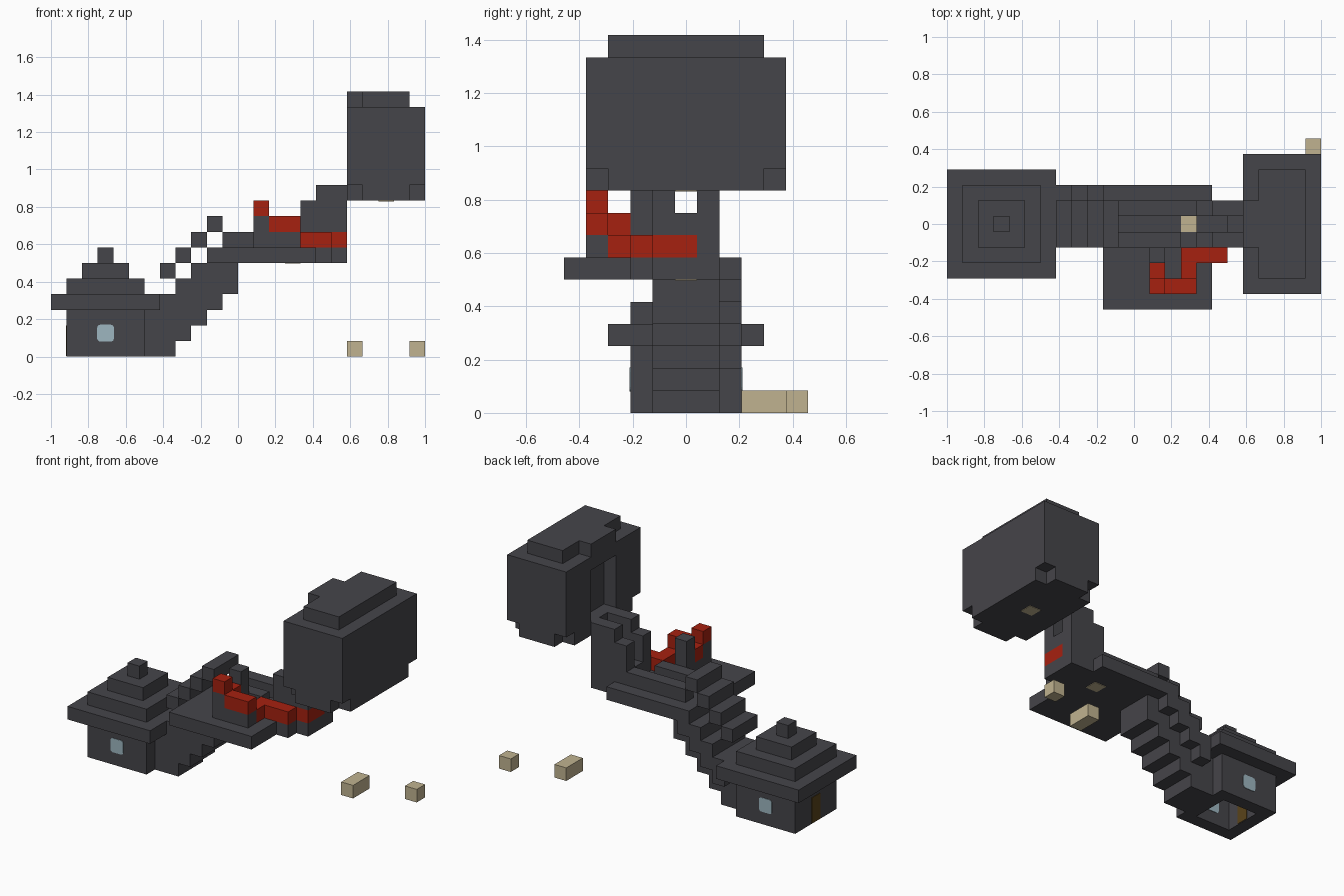
import bpy
import bmesh
from mathutils import Vector

default_cube = bpy.data.objects.get("Cube")
if default_cube:
    bpy.data.objects.remove(default_cube, do_unlink=True)

CELL = 1 / 12                      # edge of one building block
ORIGIN = Vector((-12, -5.5, 0))    # grid corner, in blocks


def make_material(name, red, green, blue):
    material = bpy.data.materials.new(name)
    material.use_nodes = True
    colour = (red, green, blue, 1)
    material.diffuse_color = colour
    shader = material.node_tree.nodes["Principled BSDF"]
    shader.inputs["Base Color"].default_value = colour
    shader.inputs["Roughness"].default_value = 0.8
    return material


stone = make_material("dark stone", 0.06, 0.059, 0.068)
scarlet = make_material("red rail", 0.38, 0.015, 0.005)
sand = make_material("sand", 0.53, 0.45, 0.28)
glass = make_material("pale glass", 0.34, 0.47, 0.53)
wood = make_material("brown wood", 0.1, 0.055, 0.01)


def add_box(bm, low, high):
    low, high = Vector(low), Vector(high)
    corners = bmesh.ops.create_cube(bm, size=1)["verts"]
    for vert in corners:
        middle = (low + high) / 2
        offset = Vector(a * b for a, b in zip(vert.co, high - low))
        vert.co = (middle + offset + ORIGIN) * CELL
    return corners


def finish(name, bm, material):
    mesh = bpy.data.meshes.new(name)
    bm.to_mesh(mesh)
    bm.free()
    mesh.materials.append(material)
    part = bpy.data.objects.new(name, mesh)
    bpy.context.collection.objects.link(part)
    return part


def build(name, material, *boxes):
    """One object made of boxes, each given as low and high grid corners."""
    bm = bmesh.new()
    for low, high in boxes:
        add_box(bm, low, high)
    return finish(name, bm, material)


def cells(name, material, *places):
    """One object made of single blocks."""
    return build(name, material, *[(p, [c + 1 for c in p]) for p in places])


# Hut: hollow walls, open underneath
build("hut_walls", stone,
      ((1, 3, 0), (6, 4, 3)), ((1, 7, 0), (6, 8, 3)),
      ((1, 4, 0), (2, 7, 3)), ((5, 4, 0), (6, 7, 3)))

# Hut: stepped roof, each layer inset by one block
for layer in range(4):
    build(f"hut_roof_{layer}", stone,
          ((layer, layer + 2, layer + 3), (7 - layer, 9 - layer, layer + 4)))

# Rounded windows through the front and back walls
EDGE = 0.04
for side, wall in (("front", 3), ("back", 7)):
    bm = bmesh.new()
    add_box(bm, (3 - EDGE, wall - EDGE, 1 - EDGE),
            (4 + EDGE, wall + 1 + EDGE, 2 + EDGE))
    along_y = [e for e in bm.edges
               if abs(e.verts[0].co.y - e.verts[1].co.y) > CELL / 2]
    bmesh.ops.bevel(bm, geom=along_y, offset=CELL / 5, segments=3,
                    profile=0.5, affect="EDGES")
    finish(f"{side}_window", bm, glass)

build("hut_door", wood, ((1 - EDGE, 5, EDGE), (2 + EDGE, 6, 2)))

# Stair core: each step rises by one block
core = [((6, 4, 0), (7, 7, 3))]
side_steps = []
canopy = []
for step in range(4):
    x = 7 + step
    core.append(((x, 4, step), (x + 1, 7, step + 4)))
    side_steps.append(((x, 7, step + 2), (x + 1, 8, step + 4)))
    canopy.append(((x, 4, step + 5), (x + 1, 7, step + 6)))
core.append(((11, 4, 4), (12, 7, 6)))
build("stair_core", stone, *core)
build("stair_side_steps", stone, *side_steps)
build("stair_canopy", stone, *canopy)

# Platform with a sand tile in the floor
build("platform", stone, ((10, 0, 6), (17, 8, 7)))
build("floor_tile", sand, ((15, 5, 6 - EDGE), (16, 6, 7 + EDGE)))

# Low walls along the path
build("path_walls", stone,
      ((11, 4, 7), (15, 5, 8)), ((11, 6, 7), (17, 7, 8)))

# Upper walkway: floor and two rising side walls
walkway = [((17, 4, 6), (19, 7, 7)), ((16, 5, 7), (18, 6, 8)),
           ((18, 5, 8), (19, 6, 9)), ((18, 6, 7), (19, 7, 8))]
for side in (4, 6):
    walkway.append(((16, side, 7), (17, side + 1, 10)))
    walkway.append(((17, side, 7), (18, side + 1, 11)))
    walkway.append(((18, side, 8), (19, side + 1, 11)))
build("upper_walkway", stone, *walkway)

# Winding red rail and the stone below it
cells("red_rail", scarlet,
      (13, 1, 9), (13, 2, 8), (14, 1, 8), (15, 1, 8),
      *[(15, y, 7) for y in (2, 3)],
      *[(x, 3, 7) for x in (16, 17)],
      *[(18, y, 7) for y in (4, 5)])
build("rail_base", stone,
      ((13, 1, 7), (14, 2, 9)), ((13, 2, 7), (14, 3, 8)),
      ((14, 1, 7), (16, 2, 8)), ((13, 3, 7), (14, 4, 10)),
      ((17, 3, 6), (18, 4, 7)))

# Tower: bottom layer without its corners, body with a doorway recess
build("tower_base", stone,
      ((19, 2, 10), (24, 9, 11)),
      ((20, 1, 10), (23, 2, 11)), ((20, 9, 10), (23, 10, 11)))
build("tower_body", stone,
      ((20, 1, 11), (24, 10, 16)), ((19, 1, 11), (20, 4, 16)),
      ((19, 7, 11), (20, 10, 16)), ((19, 4, 15), (20, 7, 16)))
build("tower_top", stone,
      ((20, 2, 16), (23, 9, 17)), ((19, 4, 16), (20, 7, 17)))
build("tower_tile", sand, ((21, 5, 10 - EDGE), (22, 6, 10.5)))

# Loose sand blocks on the ground
cells("sand_block_long", sand, (19, 8, 0), (19, 9, 0))
cells("sand_block_small", sand, (23, 10, 0))
